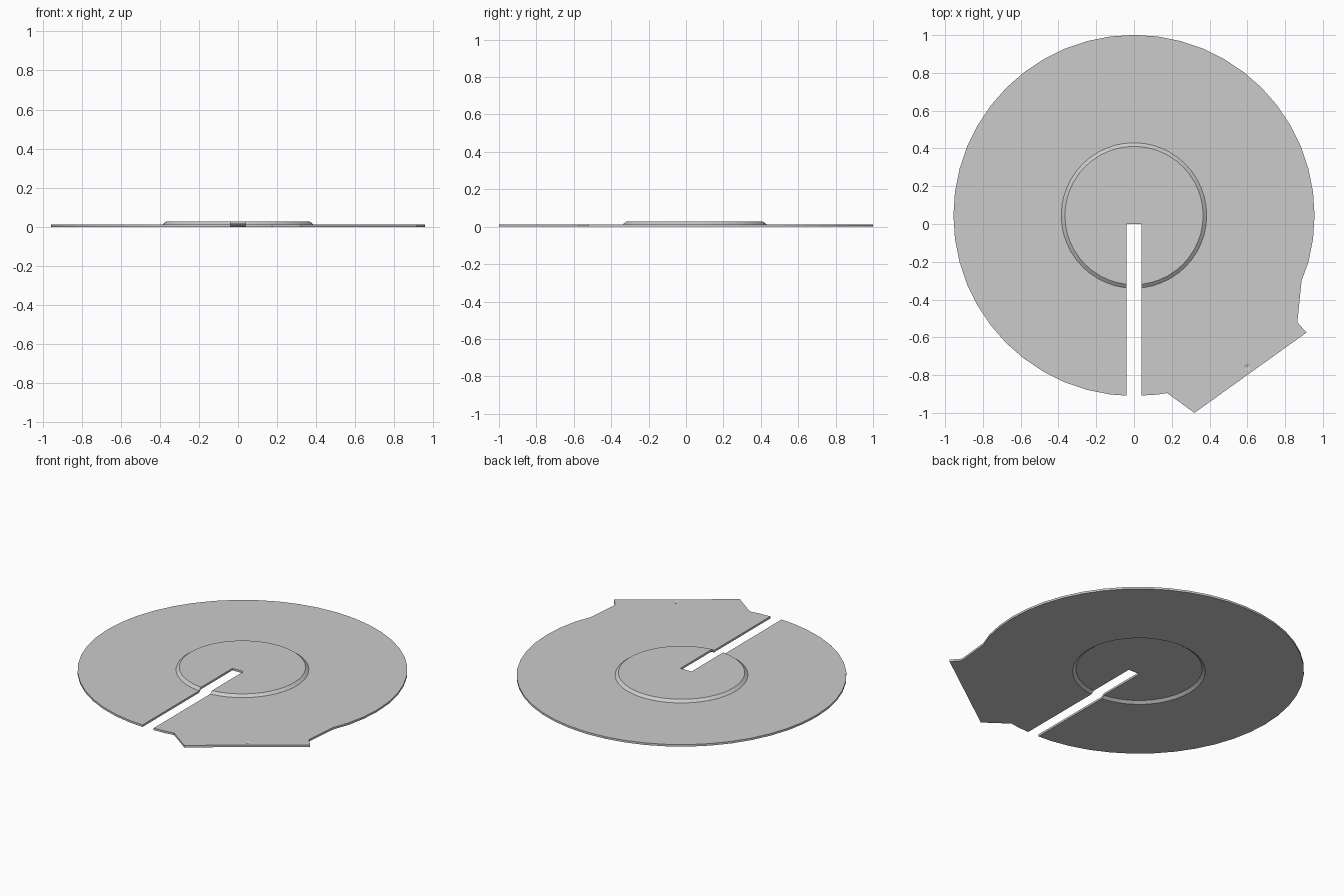
import bpy, bmesh, math

if "Cube" in bpy.data.objects:
    bpy.data.objects.remove(bpy.data.objects["Cube"])

N, CY, R = 48, 0.045, 0.956
THICK, RISE = 0.013, 0.015


def circle(r):
    return [(r * math.cos(2 * math.pi * i / N), CY + r * math.sin(2 * math.pi * i / N)) for i in range(N)]


# Outer outline: a circle whose lower right arc is replaced by the grip tab
outer = circle(R)
a, b = (0.32, -1.0), (0.913, -0.575)
tab = [(0.175, -0.895), a]
tab += [(a[0] + (b[0] - a[0]) * t, a[1] + (b[1] - a[1]) * t) for t in (0.25, 0.5, 0.75)]
tab += [b, (0.865, -0.52), (0.887, -0.3)]
outer[38:46] = tab

# Pressed sheet: flat rim, sloping step, raised centre, same shape on both sides
bm = bmesh.new()
rings = []
for base in (0, THICK):
    rings.append([[bm.verts.new((x, y, base + dz)) for x, y in pts]
                  for pts, dz in ((outer, 0), (circle(0.385), 0), (circle(0.366), RISE))])
for surf in rings:
    for o, i in zip(surf, surf[1:]):
        for k in range(N):
            j = (k + 1) % N
            bm.faces.new((o[k], o[j], i[j], i[k]))
    bm.faces.new(surf[-1])
lo, hi = rings[0][0], rings[1][0]
for k in range(N):
    j = (k + 1) % N
    bm.faces.new((lo[k], lo[j], hi[j], hi[k]))
bmesh.ops.recalc_face_normals(bm, faces=bm.faces)
mesh = bpy.data.meshes.new("slotted_disc")
bm.to_mesh(mesh)
bm.free()
disc = bpy.data.objects.new("slotted_disc", mesh)
bpy.context.collection.objects.link(disc)


def cut(cutter):
    mod = disc.modifiers.new(cutter.name, 'BOOLEAN')
    mod.operation, mod.solver, mod.object = 'DIFFERENCE', 'EXACT', cutter
    cutter.hide_render = True
    bpy.context.view_layer.objects.active = disc
    bpy.ops.object.modifier_apply(modifier=mod.name)
    bpy.data.objects.remove(cutter)


# Slot from the middle out through the front rim
bpy.ops.mesh.primitive_cube_add(size=1, location=(0, -0.6, 0))
slot = bpy.context.object
slot.name = "slot_cutter"
slot.scale = (0.078, 1.2, 1)
bpy.context.view_layer.update()
cut(slot)

# Small shallow index mark near the tab edge
bpy.ops.mesh.primitive_cone_add(vertices=8, radius1=0, radius2=0.03, depth=0.01,
                                location=(0.6, -0.757, THICK - 0.001))
bpy.context.object.name = "mark_cutter"
bpy.context.view_layer.update()
cut(bpy.context.object)
